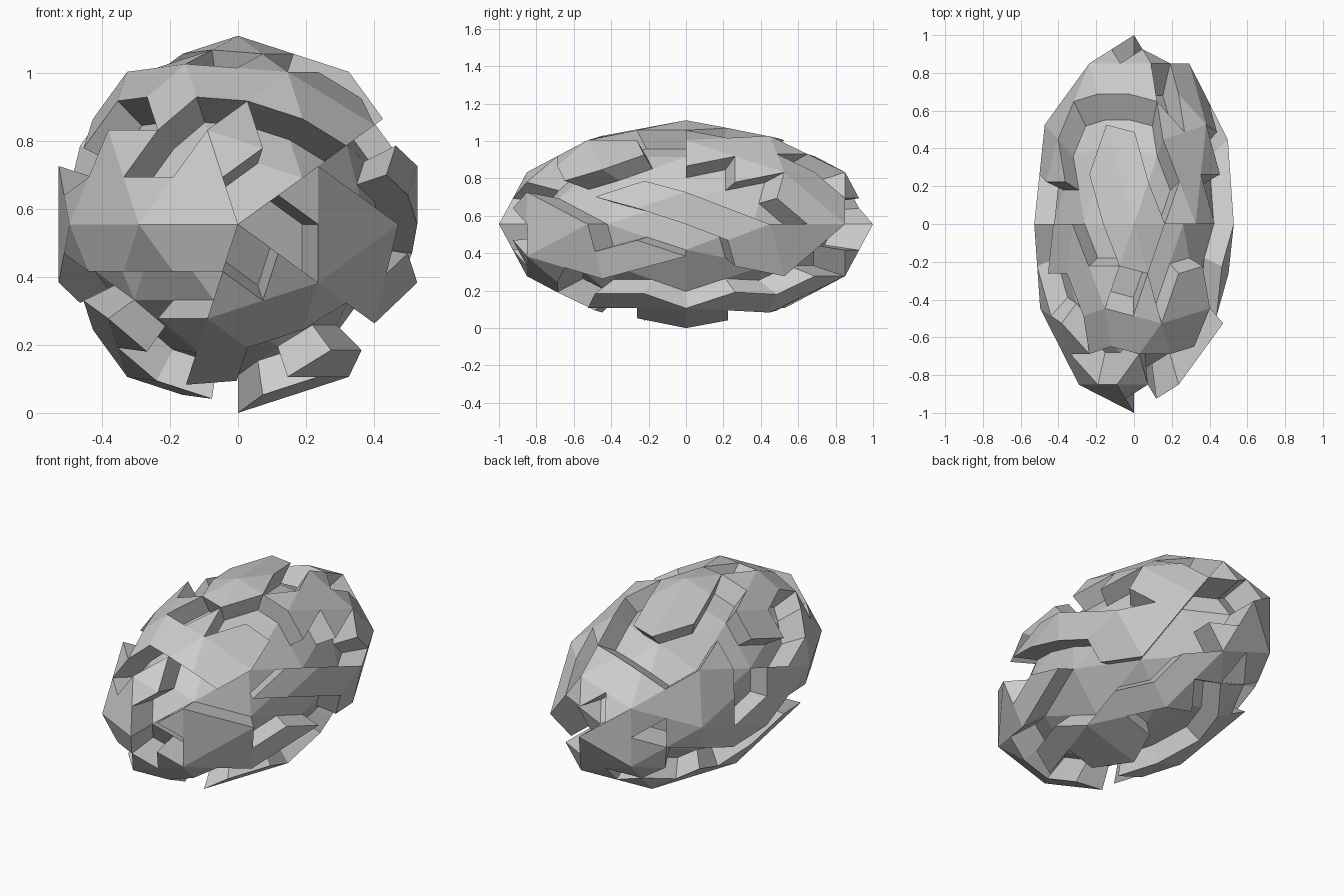
import bpy, bmesh, math
from mathutils import Vector, Matrix

if "Cube" in bpy.data.objects:
    bpy.data.objects.remove(bpy.data.objects["Cube"])

INNER = 0.8          # depth of the cracks between the raised plates
HALF = 0.5555        # half height and width of the rock

# Raised plates follow short paths of (y, angle round the long axis)
WIDE = 0.2
WIDE_PATHS = [
    [(.36, 103), (0, 90)],                        # top
    [(-.55, 112), (-.6, 72), (-.45, 45)],
    [(.15, 52), (.526, 40), (.8, 8)],
    [(.851, 144), (.84, 108), (.87, 80)],         # back
    [(.85, 280), (.98, 200), (.85, 216)],
    [(.45, 350), (.53, 338)],                     # right
    [(-.7, 346), (-.45, 336), (-.25, 340)],
    [(-.97, 180), (-.05, 180)],                   # left
    [(.45, 150), (.53, 178), (.2, 194)],
    [(-.38, 302), (.36, 302)],                    # bottom
    [(-.36, 221), (.3, 234)],
]
NARROW = 0.16
NARROW_PATHS = [
    [(-.17, 144), (-.12, 128), (-.4, 115)],       # top
    [(.3, 60), (.5, 66)],
    [(-.3, 18), (.2, 5)],                         # right
    [(-.9, 12), (-.8, 345), (-.84, 320)],         # front
    [(-.82, 318), (-.82, 257), (-.58, 257)],
    [(-.75, 170), (-.66, 156)],
    [(-.93, 125), (-.89, 99)],
    [(-.05, 284), (.05, 284)],                    # bottom
    [(0, 236), (-.06, 248)],
    [(.5, 244), (.66, 250)],
    [(.68, 300), (.6, 292)],
]


def on_ball(y, deg):
    r, a = math.sqrt(1 - y * y), math.radians(deg)
    return Vector((r * math.cos(a), y, r * math.sin(a)))


def distance(p, a, b):
    d = b - a
    t = max(0, min(1, (p - a).dot(d) / d.length_squared))
    return (p - (a + d * t).normalized()).length


def raised(face):
    c = face.calc_center_median().normalized()
    for width, paths in ((WIDE, WIDE_PATHS), (NARROW, NARROW_PATHS)):
        for path in paths:
            pts = [on_ball(*p) for p in path]
            if any(distance(c, a, b) < width for a, b in zip(pts, pts[1:])):
                return True
    return False


# Faceted ball, long axis along y, every facet split flat into four
bm = bmesh.new()
bmesh.ops.create_icosphere(bm, subdivisions=2, radius=1)
bmesh.ops.rotate(bm, verts=bm.verts[:], cent=(0, 0, 0),
                 matrix=Matrix.Rotation(-math.pi / 2, 3, 'X'))
bmesh.ops.subdivide_edges(bm, edges=bm.edges[:], cuts=1, use_grid_fill=True)

# Shrink to the crack depth, then raise the plates back to full size
plates = [f for f in bm.faces if raised(f)]
bmesh.ops.scale(bm, vec=(INNER,) * 3, verts=bm.verts[:])
new = bmesh.ops.extrude_face_region(bm, geom=plates)["geom"]
top = [g for g in new if isinstance(g, bmesh.types.BMVert)]
bmesh.ops.scale(bm, vec=(1 / INNER,) * 3, verts=top)
old = [f for f in plates if f.is_valid]
if old:
    bmesh.ops.delete(bm, geom=old, context='FACES')

# Stretch into the egg shape and stand it on the ground
bmesh.ops.scale(bm, vec=(HALF, 1, HALF), verts=bm.verts[:])
low = min(v.co.z for v in bm.verts)
bmesh.ops.translate(bm, vec=(0, 0, -low), verts=bm.verts[:])
bmesh.ops.recalc_face_normals(bm, faces=bm.faces[:])

mesh = bpy.data.meshes.new("cracked_rock")
bm.to_mesh(mesh)
bm.free()
bpy.context.collection.objects.link(bpy.data.objects.new("cracked_rock", mesh))
